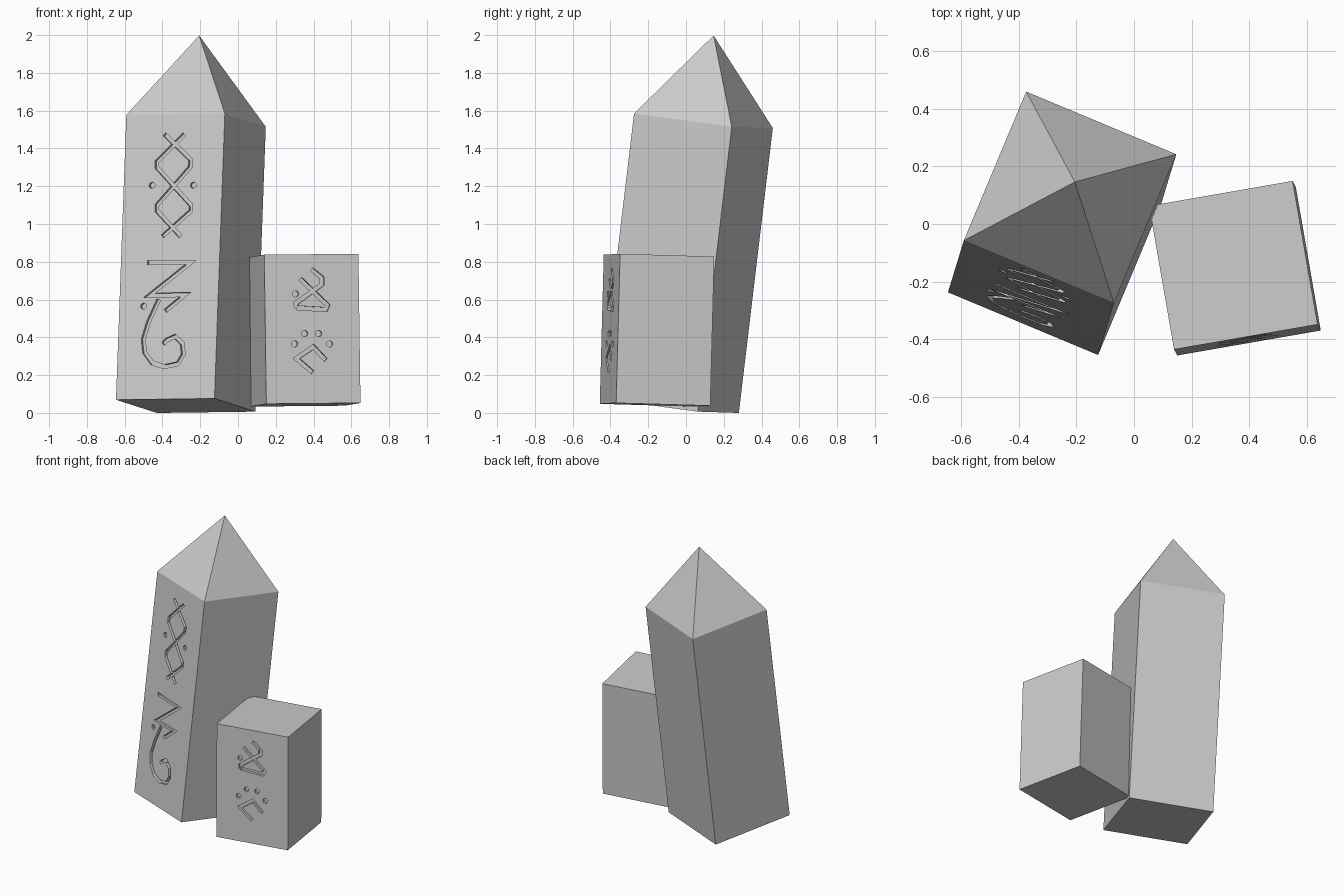
import bpy, bmesh, math
from mathutils import Matrix, Vector

if "Cube" in bpy.data.objects:
    bpy.data.objects.remove(bpy.data.objects["Cube"])


def frame(base, axis, side):
    """Local frame standing on base, leaning along axis, front face along side."""
    z = Vector(axis).normalized()
    x = Vector(side)
    x = (x - z * x.dot(z)).normalized()
    y = z.cross(x)
    m = Matrix((x, y, z)).transposed().to_4x4()
    m.translation = base
    return m


def mesh_object(name, bm, matrix):
    bmesh.ops.recalc_face_normals(bm, faces=bm.faces)
    me = bpy.data.meshes.new(name)
    bm.to_mesh(me)
    bm.free()
    ob = bpy.data.objects.new(name, me)
    bpy.context.collection.objects.link(ob)
    ob.matrix_world = matrix
    return ob


def pillar(name, matrix, width, height, tip=0):
    """Square shaft, optionally finished with a pyramid."""
    bm = bmesh.new()
    bmesh.ops.create_cube(bm, size=1, matrix=Matrix.Translation((0, 0, height / 2))
                          @ Matrix.Diagonal((width, width, height, 1)))
    if tip:
        top = max(bm.faces, key=lambda f: f.calc_center_median().z)
        apex = bmesh.ops.poke(bm, faces=[top])["verts"][0]
        apex.co.z = height + tip
    return mesh_object(name, bm, matrix)


def to_face(matrix, width, x, z):
    """Front-view position (x, z) projected onto the front face, in local x, z."""
    n = matrix.to_3x3() @ Vector((0, -1, 0))
    c = matrix @ Vector((0, -width / 2, 0))
    y = c.y - ((x - c.x) * n.x + (z - c.z) * n.z) / n.y
    p = matrix.inverted() @ Vector((x, y, z))
    return Vector((p.x, p.z))


def prism(outline, width, depth):
    """Closed outline on the front face turned into a cutter solid."""
    bm = bmesh.new()
    y0, y1 = -width / 2 - 0.02, -width / 2 + depth
    n = len(outline)
    a, b = ([bm.verts.new((p.x, y, p.y)) for p in outline] for y in (y0, y1))
    bm.faces.new(a)
    bm.faces.new(b[::-1])
    for i in range(n):
        j = (i + 1) % n
        bm.faces.new((a[i], b[i], b[j], a[j]))
    return bm


def stroke_outline(pts, half):
    left, right = [], []
    for i, p in enumerate(pts):
        d0 = (p - pts[i - 1]).normalized() if i else (pts[1] - p).normalized()
        d1 = (pts[i + 1] - p).normalized() if i < len(pts) - 1 else d0
        t = (d0 + d1).normalized()
        off = Vector((-t.y, t.x)) * half / max(0.3, t.dot(d0))
        left.append(p + off)
        right.append(p - off)
    return left + right[::-1]


def carve(ob, width, strokes, dots, half=0.011, radius=0.017, depth=0.02):
    m = ob.matrix_world.copy()
    outlines = [stroke_outline([to_face(m, width, *p) for p in s], half) for s in strokes]
    for d in dots:
        c = to_face(m, width, *d)
        outlines.append([c + radius * Vector((math.cos(k * math.tau / 10), math.sin(k * math.tau / 10)))
                         for k in range(10)])
    bpy.context.view_layer.objects.active = ob
    for outline in outlines:
        cutter = mesh_object("groove_cutter", prism(outline, width, depth), m)
        cutter.hide_render = True
        mod = ob.modifiers.new("groove", 'BOOLEAN')
        mod.operation = 'DIFFERENCE'
        mod.solver = 'EXACT'
        mod.object = cutter
        bpy.context.view_layer.update()
        bpy.ops.object.modifier_apply(modifier=mod.name)
        bpy.data.objects.remove(cutter)


# Tall leaning stone with pyramid tip
tall = pillar("tall_stone", frame((-0.277, -0.0875, 0.038), (0.055, 0.18, 1.51), (0.52, -0.217, 0.007)),
              0.565, 1.52, 0.455)
# Short block beside it
short = pillar("short_stone", frame((0.356, -0.164, 0.043), (-0.011, 0.021, 0.79), (0.495, 0.086, 0)),
               0.506, 0.79)
bpy.context.view_layer.update()

# Carved ornament on the tall stone: braid above, zigzag and spiral below
carve(tall, 0.565, [
    [(-0.39, 1.475), (-0.25, 1.34), (-0.255, 1.30), (-0.43, 1.10), (-0.43, 1.07), (-0.305, 0.935)],
    [(-0.285, 1.475), (-0.43, 1.33), (-0.43, 1.30), (-0.25, 1.10), (-0.25, 1.07), (-0.40, 0.935)],
    [(-0.48, 0.797), (-0.25, 0.797), (-0.47, 0.622), (-0.28, 0.627), (-0.385, 0.54)],
    [(-0.42, 0.60), (-0.475, 0.48), (-0.502, 0.39), (-0.495, 0.32), (-0.455, 0.265), (-0.39, 0.245),
     (-0.32, 0.26), (-0.29, 0.31), (-0.297, 0.37), (-0.335, 0.405), (-0.38, 0.385), (-0.397, 0.365)],
], [(-0.455, 1.205), (-0.237, 1.205), (-0.50, 0.565)])

# Carved ornament on the short block: crossed loop above, hook and dots below
carve(short, 0.506, [
    [(0.33, 0.71), (0.475, 0.57), (0.465, 0.547), (0.31, 0.557)],
    [(0.31, 0.557), (0.307, 0.58), (0.445, 0.68), (0.445, 0.715), (0.39, 0.76)],
    [(0.465, 0.28), (0.40, 0.35), (0.31, 0.288), (0.395, 0.215)],
], [(0.305, 0.63), (0.353, 0.42), (0.427, 0.42), (0.30, 0.365), (0.485, 0.365)])
